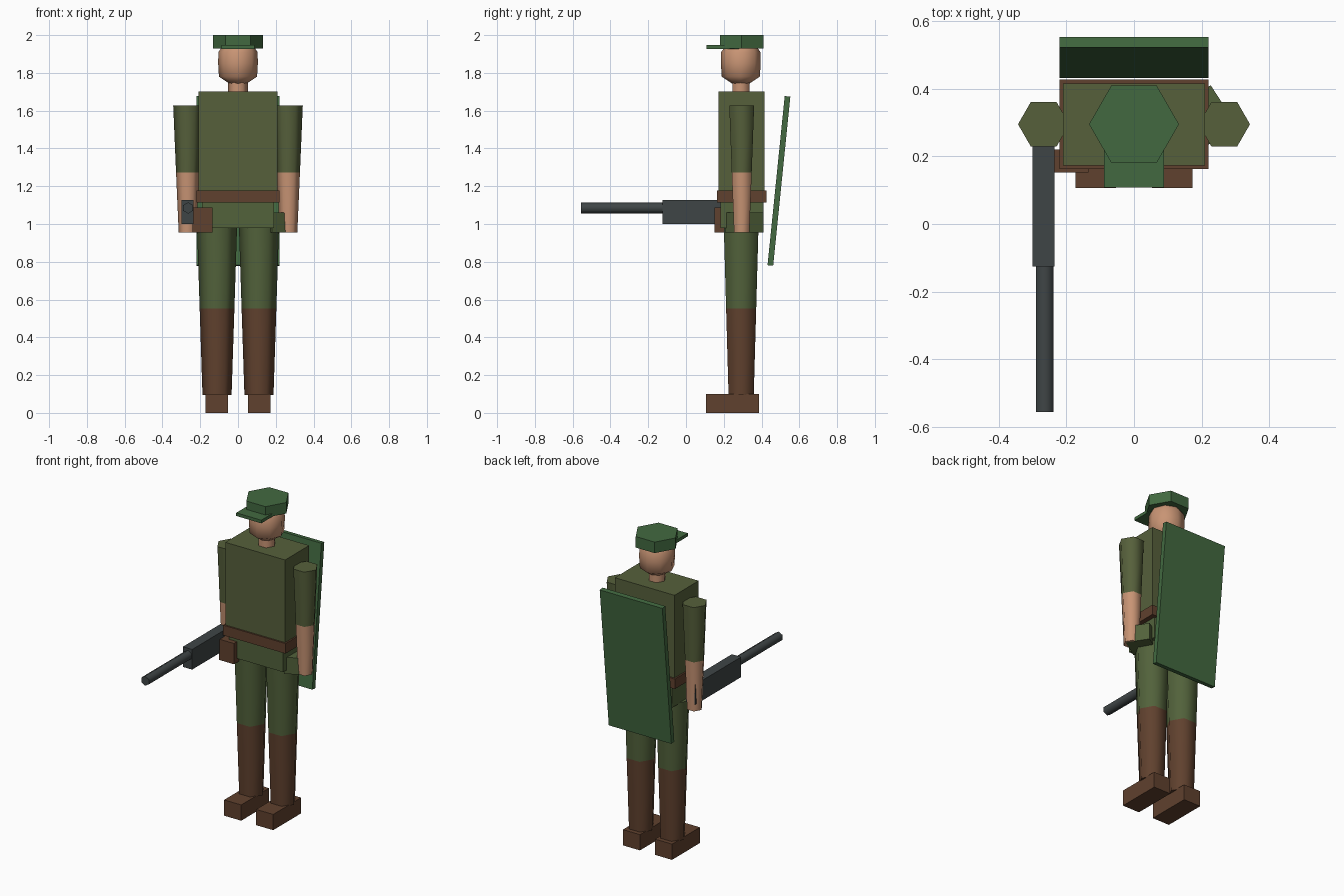
import bpy, math
from mathutils import Vector

cube = bpy.data.objects.get("Cube")
if cube:
    bpy.data.objects.remove(cube, do_unlink=True)


def material(name, rgb):
    # sRGB bytes to linear
    lin = [((c / 255 + 0.055) / 1.055) ** 2.4 for c in rgb] + [1.0]
    m = bpy.data.materials.new(name)
    m.use_nodes = True
    m.diffuse_color = lin
    bsdf = next(n for n in m.node_tree.nodes if n.type == 'BSDF_PRINCIPLED')
    bsdf.inputs["Base Color"].default_value = lin
    return m


SHIRT = material("olive_shirt", (86, 96, 59))
TROUSERS = material("olive_green_trousers", (82, 98, 59))
GREEN = material("dark_green", (66, 105, 64))
BROWN = material("brown_leather", (96, 65, 46))
SKIN = material("skin", (200, 148, 116))
METAL = material("gun_metal", (63, 69, 70))


def build(name, verts, faces, mats):
    me = bpy.data.meshes.new(name)
    me.from_pydata(verts, [], faces)
    for m in mats:
        me.materials.append(m)
    ob = bpy.data.objects.new(name, me)
    bpy.context.collection.objects.link(ob)
    return ob


def box(name, lo, hi, mat, rot=(0, 0, 0)):
    lo, hi = Vector(lo), Vector(hi)
    half, mid = (hi - lo) / 2, (hi + lo) / 2
    verts = [(sx * half.x, sy * half.y, sz * half.z)
             for sx in (-1, 1) for sy in (-1, 1) for sz in (-1, 1)]
    faces = [(0, 1, 3, 2), (4, 6, 7, 5), (0, 4, 5, 1),
             (2, 3, 7, 6), (0, 2, 6, 4), (1, 5, 7, 3)]
    ob = build(name, verts, faces, [mat])
    ob.location, ob.rotation_euler = mid, rot
    return ob


def prism(name, x, y, rings, mats, sides=6, split=None, smooth=True):
    """Stack of polygon rings (z, radius), bottom to top; faces above split use the second material."""
    verts, faces = [], []
    for z, r in rings:
        for i in range(sides):
            a = math.tau * i / sides
            verts.append((r * math.cos(a), r * math.sin(a), z))
    for k in range(len(rings) - 1):
        for i in range(sides):
            j = (i + 1) % sides
            a, b = k * sides, (k + 1) * sides
            faces.append((a + i, a + j, b + j, b + i))
    faces.append(tuple(reversed(range(sides))))
    faces.append(tuple(range(len(verts) - sides, len(verts))))
    ob = build(name, verts, faces, mats)
    ob.location = (x, y, 0)
    if split is not None:
        for p in ob.data.polygons:
            p.material_index = int(p.center.z > split)
    if smooth:
        bpy.ops.object.select_all(action='DESELECT')
        ob.select_set(True)
        bpy.context.view_layer.objects.active = ob
        bpy.ops.object.shade_smooth_by_angle(angle=math.radians(65))
    return ob


Y = 0.295  # body axis

# Cap, head and neck
prism("cap", 0, Y, [(1.93, 0.133), (2.0, 0.133)], [GREEN], smooth=False)
box("cap_visor", (-0.088, 0.108, 1.927), (0.088, 0.29, 1.947), GREEN)
prism("head", 0, Y - 0.005, [(1.74, 0.04), (1.78, 0.101), (1.85, 0.105), (1.91, 0.104), (1.945, 0.08)],
      [SKIN], sides=8)
prism("neck", 0, Y - 0.005, [(1.69, 0.052), (1.78, 0.052)], [SKIN])

# Torso, belt and hips
box("torso", (-0.21, 0.173, 1.15), (0.21, 0.415, 1.702), SHIRT)
box("belt", (-0.22, 0.163, 1.113), (0.22, 0.427, 1.177), BROWN)
box("hips", (-0.19, 0.183, 0.98), (0.19, 0.41, 1.13), TROUSERS)
box("belt_pouch", (-0.24, 0.152, 0.955), (-0.135, 0.22, 1.087), BROWN)
box("hip_bag", (0.128, 0.237, 0.955), (0.278, 0.381, 1.06), TROUSERS,
    rot=(0, 0, math.radians(33)))

# Arms and legs, mirrored
for side, s in (("left", 1), ("right", -1)):
    prism(side + "_arm", s * 0.267, Y, [(0.955, 0.047), (1.273, 0.061), (1.628, 0.076)],
          [SKIN, SHIRT], split=1.273)
    prism(side + "_leg", s * 0.111, Y - 0.003, [(0.095, 0.077), (0.553, 0.092), (0.985, 0.106)],
          [BROWN, TROUSERS], split=0.553)
    x = s * 0.1125
    box(side + "_boot", (x - 0.06, 0.107, 0), (x + 0.06, 0.387, 0.1), BROWN)

# Rifle in the right hand
box("rifle_body", (-0.3, -0.125, 1.0), (-0.235, 0.335, 1.128), METAL)
barrel = prism("rifle_barrel", 0, 0, [(0, 0.03), (0.44, 0.03)], [METAL])
barrel.rotation_euler = (math.radians(-90), math.radians(90), 0)
barrel.rotation_mode = 'QUATERNION'
barrel.rotation_quaternion = Vector((0, 1, 0)).to_track_quat('Z', 'X')
barrel.location = (-0.264, -0.556, 1.085)

# Leaning panel on the back
box("back_panel", (-0.22, 0.477, 0.778), (0.22, 0.507, 1.678), GREEN,
    rot=(math.radians(-5.8), 0, 0))
